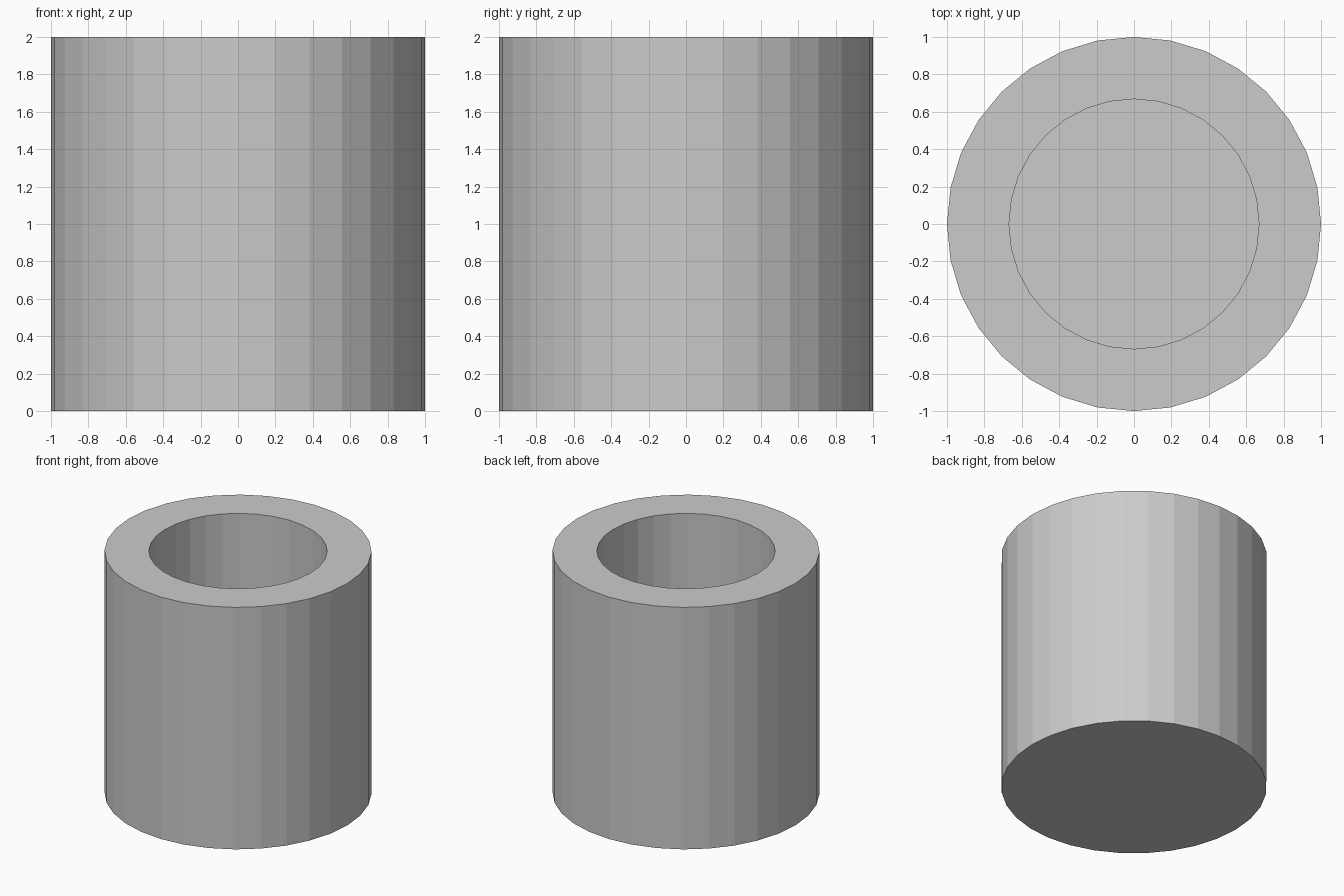
import bpy, bmesh
from math import cos, sin, tau

if "Cube" in bpy.data.objects:
    bpy.data.objects.remove(bpy.data.objects["Cube"])

SIDES = 32
# Profile of the thick-walled cup: (radius, height), outer base to inner floor
PROFILE = [(1.0, 0.0), (1.0, 2.0), (0.668, 2.0), (0.668, 0.33)]

bm = bmesh.new()
rings = [[bm.verts.new((r * cos(tau * i / SIDES), r * sin(tau * i / SIDES), z))
          for i in range(SIDES)] for r, z in PROFILE]

# Outer wall, rim and inner wall
for a, b in zip(rings, rings[1:]):
    for i in range(SIDES):
        j = (i + 1) % SIDES
        bm.faces.new((a[i], a[j], b[j], b[i]))

# Base and inner floor
bm.faces.new(rings[0][::-1])
bm.faces.new(rings[-1])
bmesh.ops.recalc_face_normals(bm, faces=bm.faces)

mesh = bpy.data.meshes.new("cup")
bm.to_mesh(mesh)
bm.free()
bpy.context.collection.objects.link(bpy.data.objects.new("cup", mesh))
